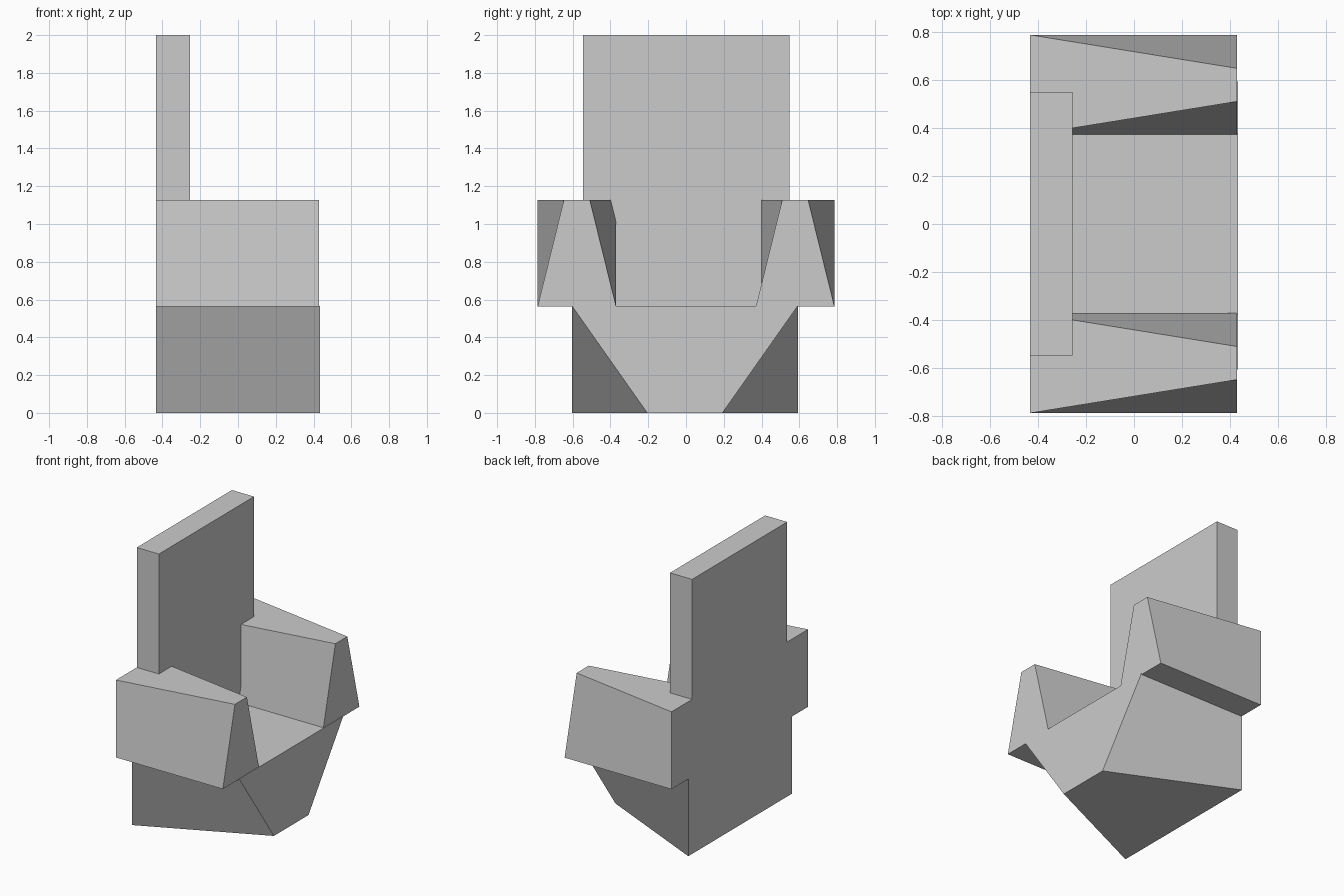
import bpy

if "Cube" in bpy.data.objects:
    bpy.data.objects.remove(bpy.data.objects["Cube"])

BACK_X = -0.433


def make_object(name, verts, faces):
    mesh = bpy.data.meshes.new(name)
    mesh.from_pydata(verts, [], faces)
    mesh.update()
    obj = bpy.data.objects.new(name, mesh)
    bpy.context.collection.objects.link(obj)
    return obj


def tapered_block(name, y, wide, narrow, front_x, z_wide, z_narrow):
    """Full rectangle at the back, tapering to a trapezoid at the front.
    The taper points up or down; turning it over keeps the winding."""
    s = 1 if z_narrow > z_wide else -1
    verts = []
    for x, far in ((BACK_X, wide), (front_x, narrow)):
        verts += [(x, y - s * wide, z_wide), (x, y + s * wide, z_wide),
                  (x, y + s * far, z_narrow), (x, y - s * far, z_narrow)]
    # the twisted sides start at the corner where their fold begins
    faces = [(0, 3, 2, 1), (4, 5, 6, 7), (0, 1, 5, 4), (3, 7, 6, 2),
             (0, 4, 7, 3), (2, 6, 5, 1)]
    return make_object(name, verts, faces)


# Seat base, narrowing towards the front foot
tapered_block("seat_base", -0.006, 0.598, 0.199, 0.433, 0.567, 0.0)

# Armrests, narrowing towards the front top
for side, y in (("left", -0.578), ("right", 0.578)):
    tapered_block("armrest_" + side, y, 0.208, 0.069, 0.428, 0.562, 1.126)

# Backrest slab
bpy.ops.mesh.primitive_cube_add(size=1, location=(BACK_X + 0.089, 0.001, 1.2825))
backrest = bpy.context.object
backrest.name = "backrest"
backrest.scale = (0.178, 1.095, 1.435)
bpy.ops.object.transform_apply(location=False, rotation=False, scale=True)
